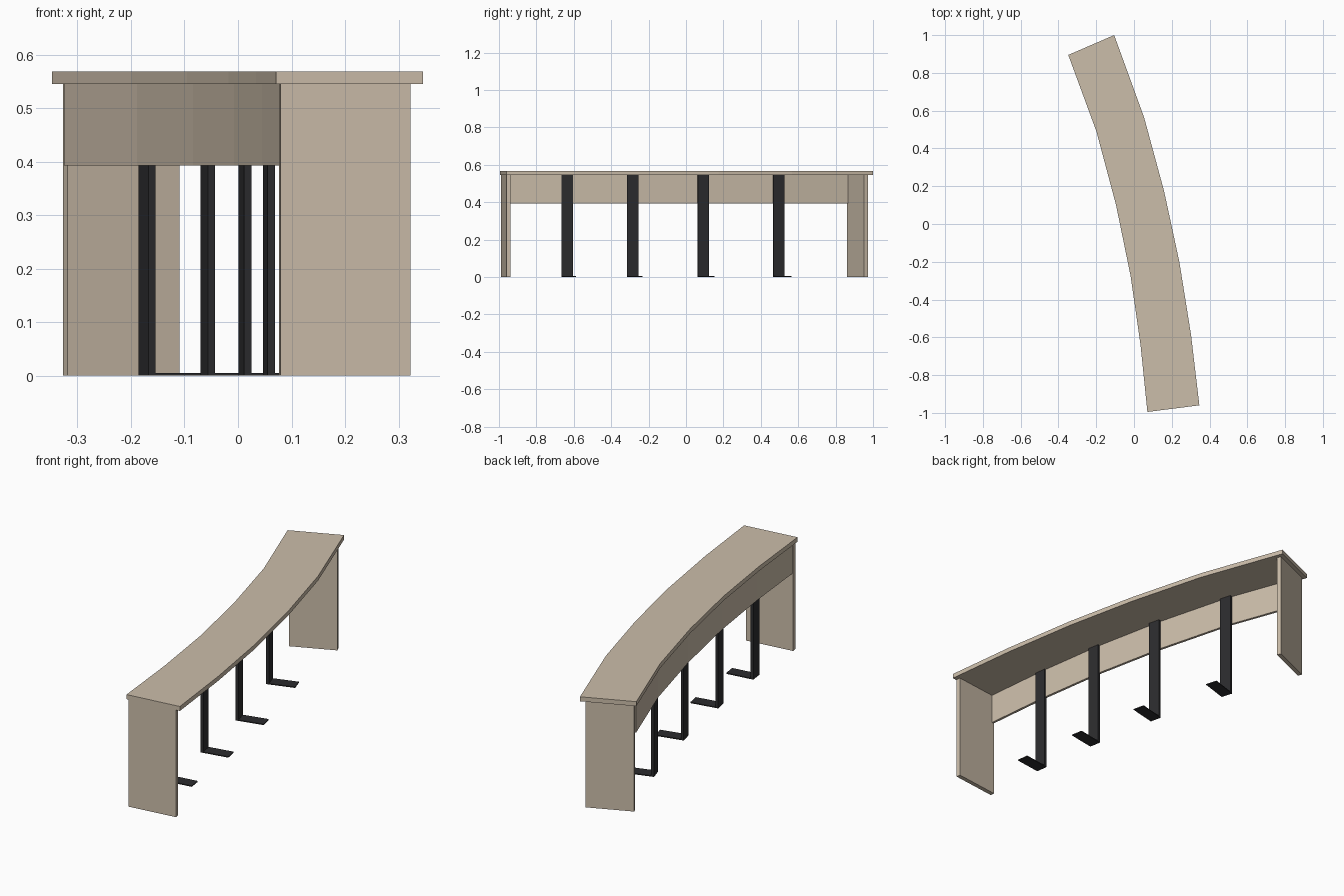
import bpy, bmesh
from math import radians, sin, cos
from mathutils import Vector

if "Cube" in bpy.data.objects:
    bpy.data.objects.remove(bpy.data.objects["Cube"])

TOP_Z, UNDER_Z, PANEL_Z = 0.568, 0.545, 0.393


def material(name, color):
    m = bpy.data.materials.new(name)
    m.diffuse_color = (*color, 1)
    m.use_nodes = True
    m.node_tree.nodes["Principled BSDF"].inputs["Base Color"].default_value = m.diffuse_color
    return m


wood = material("pale_wood", (0.60, 0.51, 0.40))
steel = material("black_steel", (0.025, 0.025, 0.027))


def extrude(name, points, offset, mat):
    """Flat polygon of 3D points swept by an offset vector."""
    bm = bmesh.new()
    face = bm.faces.new([bm.verts.new(p) for p in points])
    geom = bmesh.ops.extrude_face_region(bm, geom=[face])["geom"]
    verts = [g for g in geom if isinstance(g, bmesh.types.BMVert)]
    bmesh.ops.translate(bm, verts=verts, vec=offset)
    bmesh.ops.recalc_face_normals(bm, faces=bm.faces)
    me = bpy.data.meshes.new(name)
    bm.to_mesh(me)
    bm.free()
    me.materials.append(mat)
    ob = bpy.data.objects.new(name, me)
    bpy.context.collection.objects.link(ob)
    return ob


def slab(name, outline, z0, z1):
    return extrude(name, [(p[0], p[1], z0) for p in outline], Vector((0, 0, z1 - z0)), wood)


# Curved top: matching points along both long edges, back end to front end
left = [Vector(p) for p in ((-0.348, 0.895), (-0.199, 0.49), (-0.095, 0.10),
                            (-0.018, -0.275), (0.034, -0.635), (0.071, -0.995))]
right = [Vector(p) for p in ((-0.105, 1.0), (0.053, 0.566), (0.159, 0.175),
                             (0.24, -0.2), (0.302, -0.587), (0.346, -0.96))]
slab("table_top", left + right[::-1], UNDER_Z, TOP_Z)


# End panels: set in from each end of the top
def end_panel(name, l, r, side, setback, inset_l):
    along = (r - l).normalized()
    inward = Vector((-along.y, along.x)) * side
    a, b = l + along * inset_l + inward * setback, r - along * 0.023 + inward * setback
    t = inward * 0.022
    slab(name, [a, b, b + t, a + t], 0, UNDER_Z)


end_panel("back_end_panel", left[0], right[0], -1, 0.020, 0.014)
end_panel("front_end_panel", left[-1], right[-1], 1, 0.004, 0.009)

# Modesty panel following the left edge between the end panels
across = [(r - l).normalized() for l, r in zip(left, right)]
base = left[:]
base[0] = left[0] + (left[1] - left[0]).normalized() * 0.038
base[-1] = left[-1] + (left[-2] - left[-1]).normalized() * 0.024
outer = [p + a * 0.011 for p, a in zip(base, across)]
inner = [p + a * 0.024 for p, a in zip(base, across)]
slab("modesty_panel", outer + inner[::-1], PANEL_Z, UNDER_Z)

# L-shaped steel legs: flat post with a thin foot pointing to the open side
T, FOOT, W, FT = 0.014, 0.14, 0.06, 0.005
profile = [(0, 0), (FOOT, 0), (FOOT, FT), (T, FT), (T, UNDER_Z), (0, UNDER_Z)]
legs = [(-0.170, 0.495, 17.5), (-0.0565, 0.091, 13.5), (0.013, -0.286, 10.5), (0.058, -0.636, 8)]
for i, (x, y, deg) in enumerate(legs, 1):
    a = radians(deg)
    n, d = Vector((cos(a), sin(a), 0)), Vector((-sin(a), cos(a), 0))
    start = Vector((x, y, 0)) - n * T / 2 - d * W / 2
    extrude(f"leg_{i}", [start + n * u + Vector((0, 0, z)) for u, z in profile], d * W, steel)
